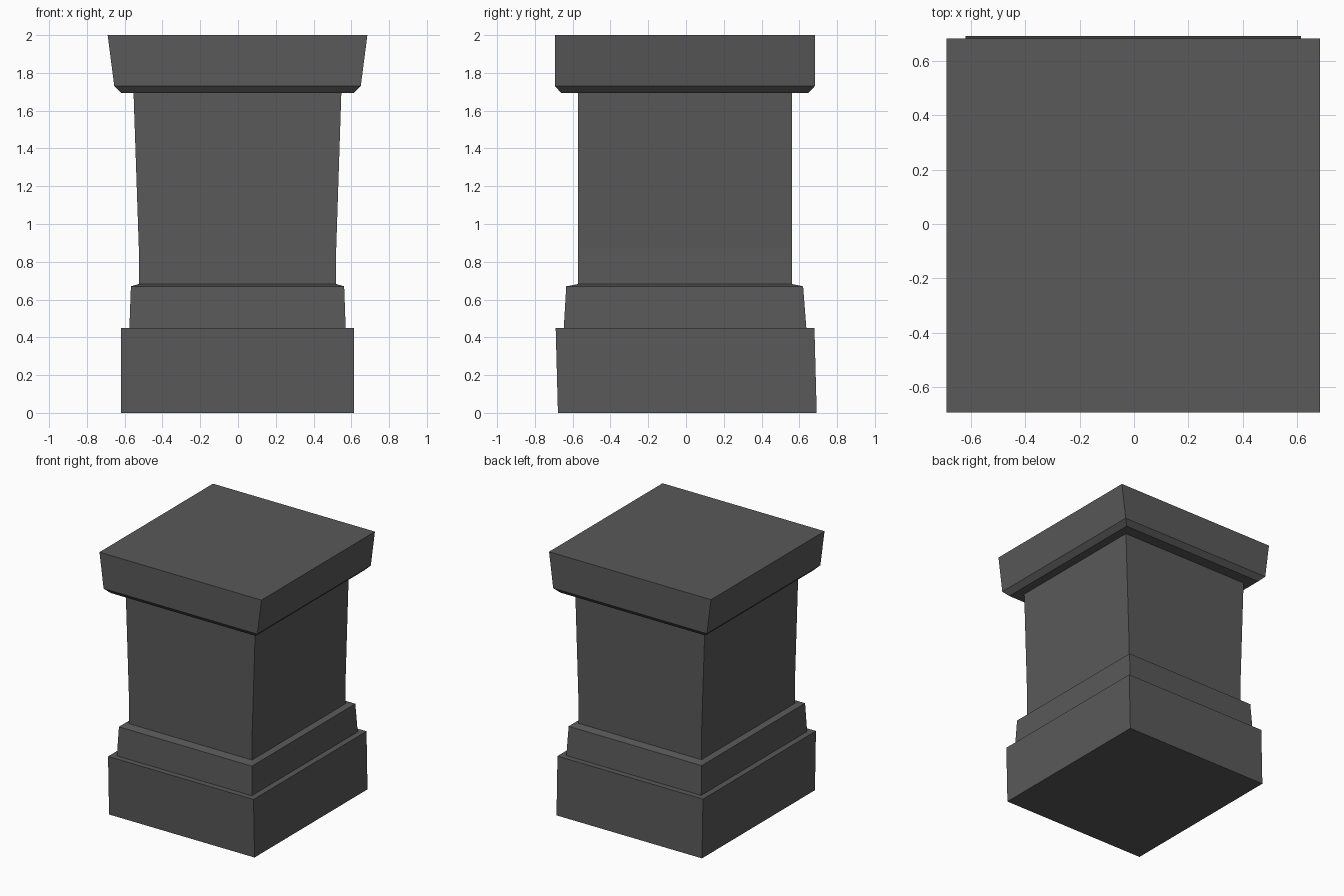
import bpy, bmesh

if "Cube" in bpy.data.objects:
    bpy.data.objects.remove(bpy.data.objects["Cube"])

stone = bpy.data.materials.new("dark grey stone")
stone.diffuse_color = (0.1, 0.1, 0.1, 1)
stone.use_nodes = True
stone.node_tree.nodes["Principled BSDF"].inputs["Base Color"].default_value = stone.diffuse_color


def stack(name, rings):
    """Closed four-sided block from rings of (z, x_min, x_max, y_min, y_max)."""
    bm = bmesh.new()
    loops = []
    for z, x0, x1, y0, y1 in rings:
        loops.append([bm.verts.new(p) for p in
                      ((x0, y0, z), (x1, y0, z), (x1, y1, z), (x0, y1, z))])
    for a, b in zip(loops, loops[1:]):
        for i in range(4):
            j = (i + 1) % 4
            bm.faces.new((a[i], a[j], b[j], b[i]))
    bm.faces.new(loops[0][::-1])
    bm.faces.new(loops[-1])
    bmesh.ops.recalc_face_normals(bm, faces=bm.faces)
    me = bpy.data.meshes.new(name)
    bm.to_mesh(me)
    bm.free()
    me.materials.append(stone)
    ob = bpy.data.objects.new(name, me)
    bpy.context.collection.objects.link(ob)
    return ob


# Bottom block, leaning very slightly
stack("plinth", [(0.0, -0.62, 0.615, -0.678, 0.692),
                 (0.45, -0.62, 0.615, -0.69, 0.68)])

# Stepped moulding with a sloped top edge
stack("base_moulding", [(0.45, -0.575, 0.57, -0.647, 0.637),
                        (0.67, -0.567, 0.562, -0.634, 0.62),
                        (0.682, -0.525, 0.52, -0.572, 0.562)])

# Shaft, flaring sideways toward the top
stack("shaft", [(0.682, -0.525, 0.52, -0.572, 0.562),
                (0.87, -0.525, 0.52, -0.572, 0.562),
                (1.693, -0.553, 0.547, -0.572, 0.562)])

# Cap with a chamfered lower edge
stack("cap", [(1.693, -0.618, 0.612, -0.66, 0.648),
              (1.73, -0.655, 0.65, -0.694, 0.682),
              (2.0, -0.69, 0.685, -0.694, 0.682)])
